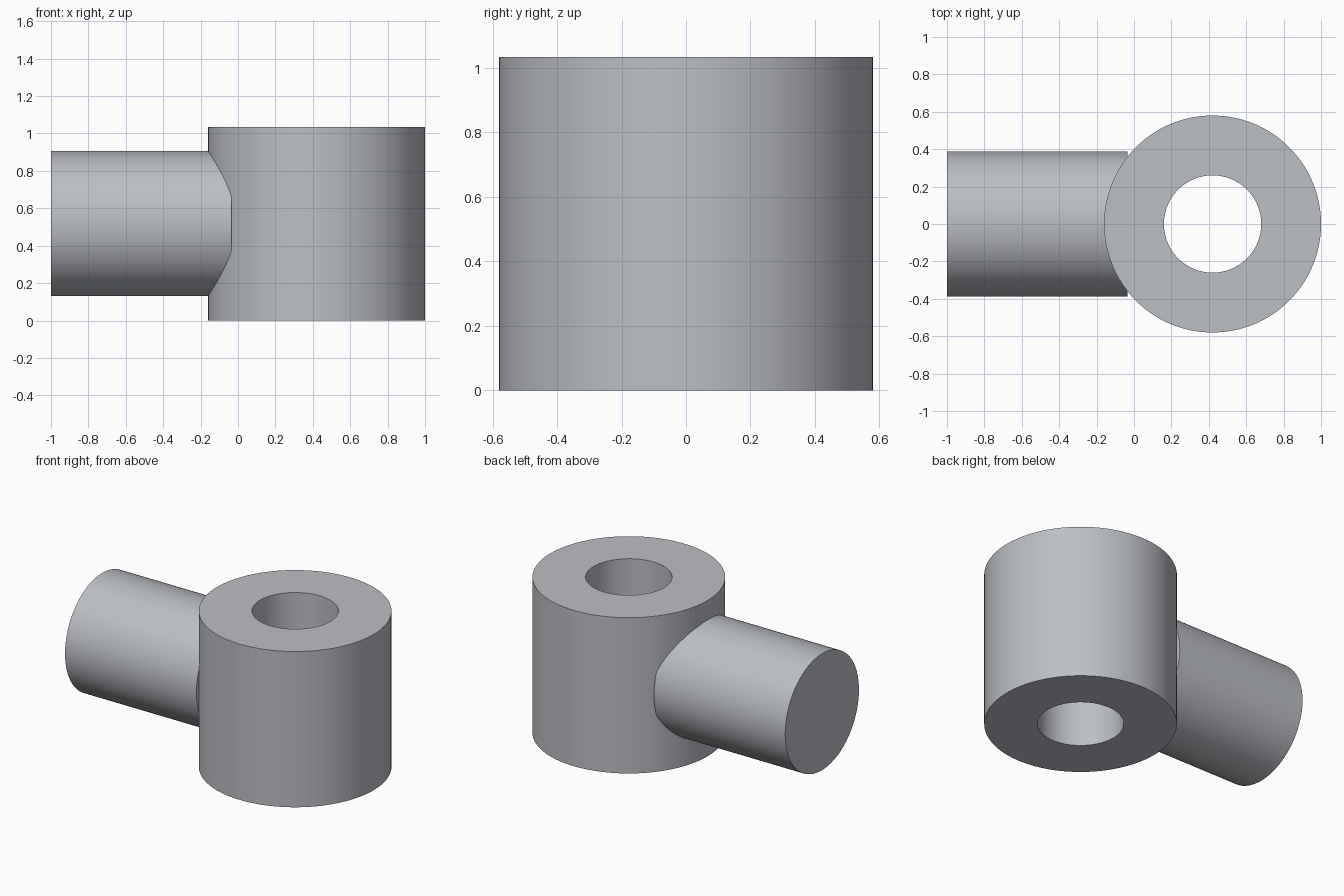
import bpy, bmesh, math
from mathutils import Matrix

if "Cube" in bpy.data.objects:
    bpy.data.objects.remove(bpy.data.objects["Cube"])

SEG = 128
HEIGHT = 1.035

steel = bpy.data.materials.new("light_grey_steel")
steel.diffuse_color = (0.50, 0.52, 0.555, 1)
steel.use_nodes = True
steel.node_tree.nodes["Principled BSDF"].inputs["Base Color"].default_value = steel.diffuse_color


def lathe(name, profile, matrix, closed):
    """Revolve (radius, height) points about local z; cap the ends if open."""
    bm = bmesh.new()
    rings = []
    for r, h in profile:
        rings.append([bm.verts.new((r * math.cos(2 * math.pi * i / SEG),
                                    r * math.sin(2 * math.pi * i / SEG), h))
                      for i in range(SEG)])
    pairs = list(zip(rings, rings[1:]))
    if closed:
        pairs.append((rings[-1], rings[0]))
    else:
        bm.faces.new(rings[0])
        bm.faces.new(rings[-1])
    for a, b in pairs:
        for i in range(SEG):
            j = (i + 1) % SEG
            bm.faces.new((a[i], a[j], b[j], b[i]))
    bmesh.ops.transform(bm, matrix=matrix, verts=bm.verts)
    bmesh.ops.recalc_face_normals(bm, faces=bm.faces)
    mesh = bpy.data.meshes.new(name)
    bm.to_mesh(mesh)
    bm.free()
    mesh.materials.append(steel)
    obj = bpy.data.objects.new(name, mesh)
    bpy.context.collection.objects.link(obj)
    return obj


# Upright sleeve with a through bore
sleeve = lathe("bored_sleeve",
               [(0.58, 0), (0.58, HEIGHT), (0.26, HEIGHT), (0.26, 0)],
               Matrix.Translation((0.42, 0, 0)), True)

# Horizontal shank, ending flat just inside the sleeve wall
shank = lathe("side_shank", [(0.387, -1.0), (0.387, -0.035)],
              Matrix.Translation((0, 0, HEIGHT / 2 + 0.001))
              @ Matrix.Rotation(math.pi / 2, 4, 'Y'), False)

# Smooth barrels with crisp rims
for obj in (sleeve, shank):
    bpy.ops.object.select_all(action='DESELECT')
    obj.select_set(True)
    bpy.context.view_layer.objects.active = obj
    bpy.ops.object.shade_smooth_by_angle(angle=math.radians(30))
